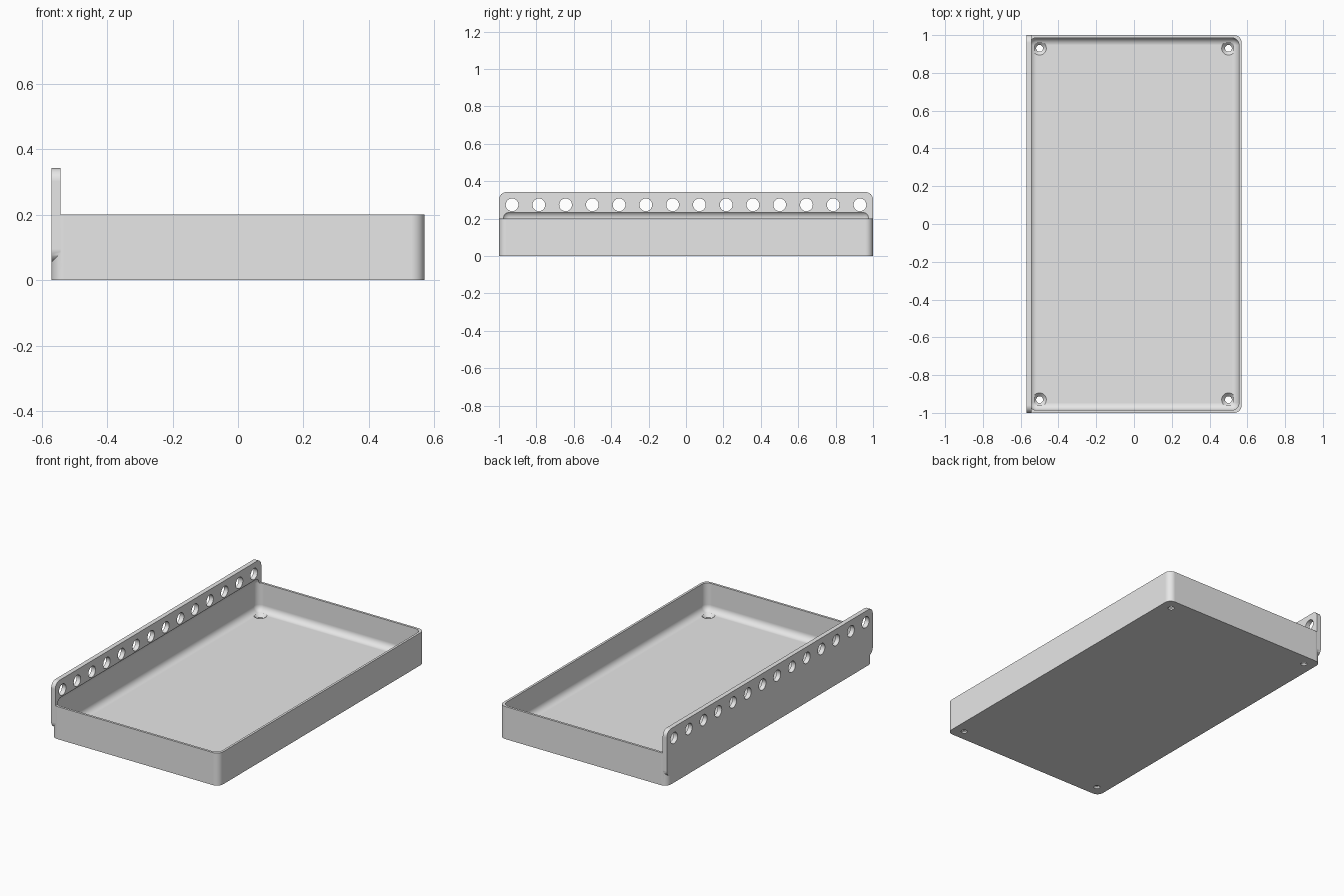
import bpy
import bmesh
import math
from mathutils import Matrix, Vector

default = bpy.data.objects.get("Cube")
if default:
    bpy.data.objects.remove(default, do_unlink=True)

HALF_X, HALF_Y, RIM = 0.57, 1.0, 0.2
WALL, FLOOR, RADIUS = 0.014, 0.028, 0.04

grey = bpy.data.materials.new("light grey")
grey.use_nodes = True
colour = (0.8, 0.8, 0.8, 1)
grey.diffuse_color = colour
grey.node_tree.nodes["Principled BSDF"].inputs["Base Color"].default_value = colour


def finish(name, bm):
    mesh = bpy.data.meshes.new(name)
    bm.to_mesh(mesh)
    bm.free()
    mesh.materials.append(grey)
    obj = bpy.data.objects.new(name, mesh)
    bpy.context.collection.objects.link(obj)
    return obj


def rounded_box(name, low, high, axis=None):
    """Box with its edges along one axis rounded, or every edge if axis is None."""
    low, high = Vector(low), Vector(high)
    bm = bmesh.new()
    bmesh.ops.create_cube(bm, size=1)
    bmesh.ops.scale(bm, vec=high - low, verts=bm.verts)
    bmesh.ops.translate(bm, vec=(low + high) / 2, verts=bm.verts)
    edges = [e for e in bm.edges if axis is None
             or abs(e.verts[0].co[axis] - e.verts[1].co[axis]) > 1e-4]
    bmesh.ops.bevel(bm, geom=edges, offset=RADIUS, segments=8,
                    profile=0.5, affect='EDGES')
    return finish(name, bm)


def add_cone(bm, centre, r_low, r_high, depth, turn=Matrix()):
    bmesh.ops.create_cone(bm, cap_ends=True, segments=32, radius1=r_low,
                          radius2=r_high, depth=depth,
                          matrix=Matrix.Translation(centre) @ turn)


def combine(target, tool, operation):
    mod = target.modifiers.new(tool.name, 'BOOLEAN')
    mod.operation = operation
    mod.solver = 'EXACT'
    mod.object = tool
    bpy.context.view_layer.objects.active = target
    bpy.ops.object.modifier_apply(modifier=mod.name)
    bpy.data.objects.remove(tool, do_unlink=True)


# Tray body with rounded upright corners, and the flush mounting rail
tray = rounded_box("tray", (-HALF_X, -HALF_Y, 0), (HALF_X, HALF_Y, RIM), axis=2)
rail = rounded_box("mounting_rail", (-HALF_X, -HALF_Y, 0.055),
                   (-HALF_X + 0.028, HALF_Y, 0.342), axis=0)
combine(tray, rail, 'UNION')

# Soft-edged cavity, which also scoops a groove into the rail above the rim
cavity = rounded_box("cavity_cutter", (-HALF_X + WALL, -HALF_Y + WALL, FLOOR),
                     (HALF_X - WALL, HALF_Y - WALL, 0.243))
combine(tray, cavity, 'DIFFERENCE')

# Row of round holes along the rail
bm = bmesh.new()
for i in range(14):
    add_cone(bm, (-HALF_X, -0.93 + i * 1.86 / 13, 0.274), 0.034, 0.034, 0.2,
             Matrix.Rotation(math.pi / 2, 4, 'Y'))
combine(tray, finish("rail_hole_cutter", bm), 'DIFFERENCE')

# Screw holes and their countersinks in the floor corners
for name, r_low, r_high, z, depth in (
        ("screw_hole_cutter", 0.018, 0.018, 0.01, 0.1),
        ("countersink_cutter", 0.016, 0.038, FLOOR - 0.009, 0.022)):
    bm = bmesh.new()
    for x in (-0.5, 0.5):
        for y in (-0.93, 0.93):
            add_cone(bm, (x, y, z), r_low, r_high, depth)
    combine(tray, finish(name, bm), 'DIFFERENCE')

# Smooth fillets, flat walls
bpy.ops.object.select_all(action='DESELECT')
tray.select_set(True)
bpy.context.view_layer.objects.active = tray
bpy.ops.object.shade_smooth_by_angle(angle=math.radians(30))
weighted = tray.modifiers.new("even_shading", 'WEIGHTED_NORMAL')
weighted.keep_sharp = True
